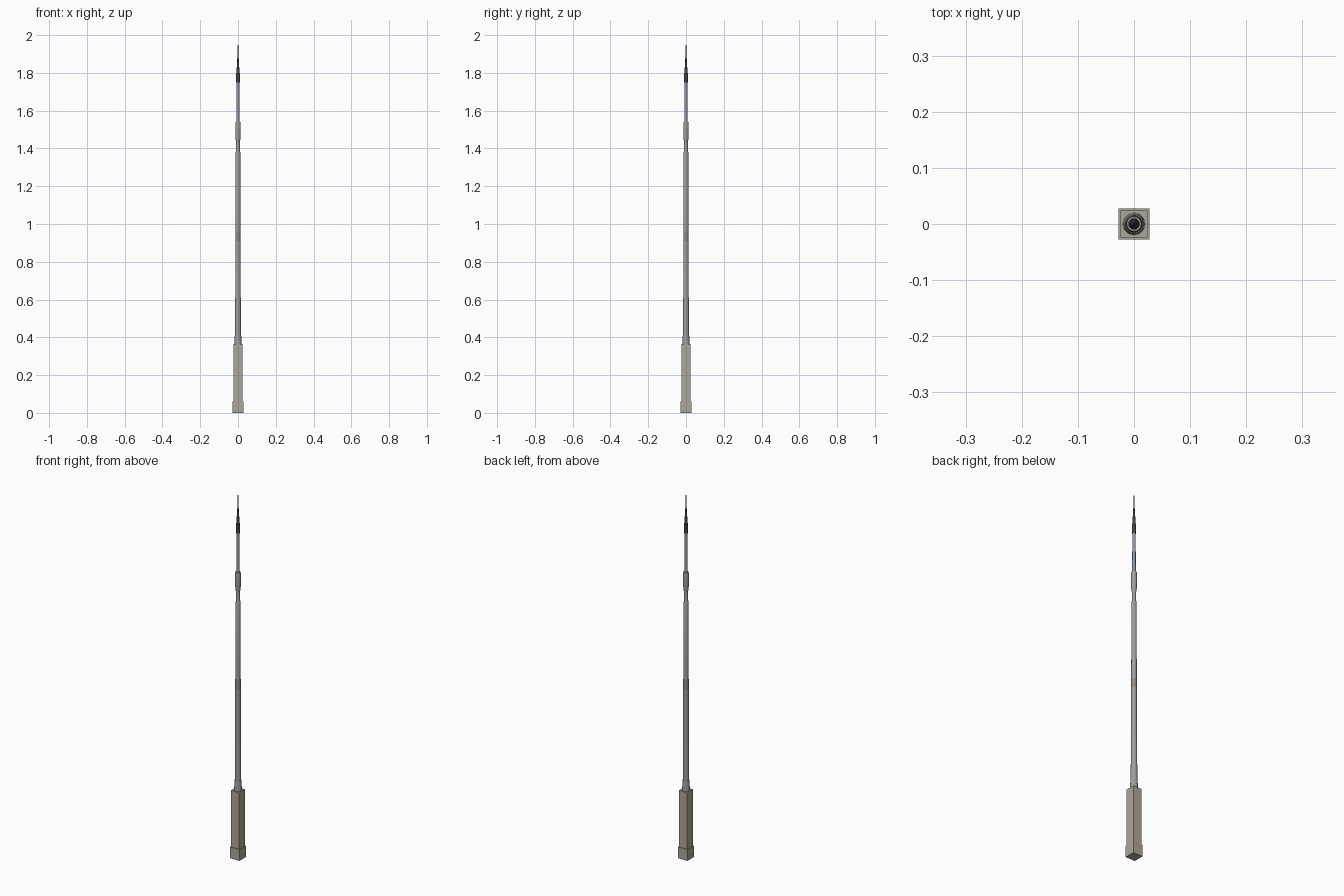
import bpy, bmesh, math

if "Cube" in bpy.data.objects:
    bpy.data.objects.remove(bpy.data.objects["Cube"])


def material(name, rgb):
    m = bpy.data.materials.new(name)
    m.diffuse_color = (*rgb, 1)
    m.use_nodes = True
    m.node_tree.nodes["Principled BSDF"].inputs["Base Color"].default_value = m.diffuse_color
    return m


BEIGE = material("beige_stone", (0.42, 0.39, 0.33))
CONCRETE = material("concrete", (0.36, 0.35, 0.33))
BAND = material("band_brown", (0.29, 0.26, 0.23))
STEEL = material("blue_steel", (0.27, 0.32, 0.38))
DARK = material("dark_metal", (0.06, 0.06, 0.07))


def lathe(name, profile, mat, sides=24, smooth=True, turn=0.0):
    """Closed solid of revolution from (radius, z) pairs."""
    bm = bmesh.new()
    rings = []
    for r, z in profile:
        rings.append([bm.verts.new((r * math.cos(turn + 2 * math.pi * i / sides),
                                    r * math.sin(turn + 2 * math.pi * i / sides), z))
                      for i in range(sides)])
    for a, b in zip(rings, rings[1:]):
        for i in range(sides):
            j = (i + 1) % sides
            bm.faces.new((a[i], a[j], b[j], b[i]))
    bm.faces.new(rings[0][::-1])
    bm.faces.new(rings[-1])
    mesh = bpy.data.meshes.new(name)
    bm.to_mesh(mesh)
    bm.free()
    mesh.materials.append(mat)
    ob = bpy.data.objects.new(name, mesh)
    bpy.context.collection.objects.link(ob)
    if smooth:
        bpy.ops.object.select_all(action='DESELECT')
        ob.select_set(True)
        bpy.context.view_layer.objects.active = ob
        bpy.ops.object.shade_smooth_by_angle(angle=math.radians(30))
    return ob


def square(name, half, z0, z1, mat):
    r = half * math.sqrt(2)
    return lathe(name, [(r, z0), (r, z1)], mat, 4, False, math.pi / 4)


# Square base
square("plinth", 0.028, 0, 0.06, BEIGE)
square("base_block", 0.0245, 0.06, 0.365, BEIGE)

# Tapered round shaft with collar and joint band
lathe("shaft_collar", [(0.0195, 0.365), (0.0165, 0.42)], CONCRETE)
lathe("lower_shaft", [(0.0155, 0.42), (0.0150, 0.61), (0.0143, 0.61),
                      (0.0138, 0.91)], CONCRETE)
lathe("shaft_band", [(0.0142, 0.91), (0.0142, 0.96)], BAND)
lathe("upper_shaft", [(0.0132, 0.96), (0.0122, 1.38), (0.0105, 1.385),
                      (0.0105, 1.435)], CONCRETE)

# Flared head under the mast
lathe("head", [(0.0105, 1.435), (0.0145, 1.465), (0.0145, 1.525),
               (0.0130, 1.54)], CONCRETE)

# Steel mast and dark needle tip
lathe("mast", [(0.0085, 1.54), (0.0080, 1.75)], STEEL)
lathe("tip_socket", [(0.0100, 1.75), (0.0095, 1.80)], DARK)
lathe("tip", [(0.0080, 1.80), (0.0050, 1.86), (0.0020, 1.91),
              (0.0004, 2.0)], DARK)
